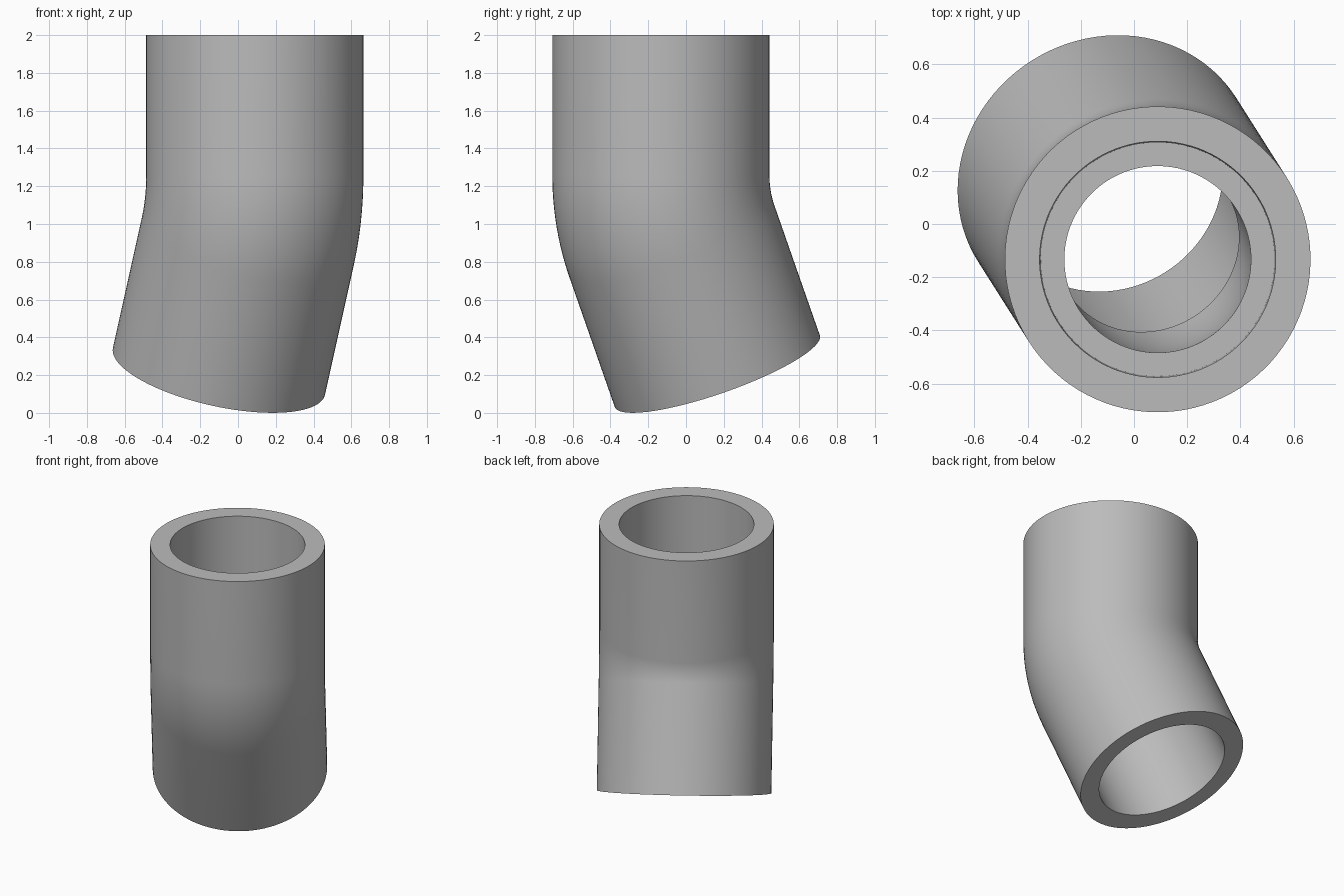
import bpy, bmesh, math
from mathutils import Vector, Matrix

if "Cube" in bpy.data.objects:
    bpy.data.objects.remove(bpy.data.objects["Cube"])

SEG, STEPS = 96, 12
ANGLE = math.radians(22.5)            # bend of the elbow
AZIMUTH = math.radians(122.4)         # heading of the lower leg
LEG, TANGENT = 0.925, 0.183           # leg length, tangent length of the bend
BEND_R = TANGENT / math.tan(ANGLE / 2)
OUTER, MOUTH, SEAT, BORE = 0.575, 0.444, 0.440, 0.351
TOP = Vector((0.089, -0.133, 2.0))

heading = Vector((math.cos(AZIMUTH), math.sin(AZIMUTH), 0))
side = Vector((0, 0, 1)).cross(heading)
bend_start = TOP - Vector((0, 0, LEG - TANGENT))


def frame(t):
    """Centre and in-plane axis for t: 0 top, 1..2 through the bend, 3 bottom."""
    a = ANGLE * min(max(t - 1, 0), 1)
    axis = heading * math.cos(a) + Vector((0, 0, math.sin(a)))
    down = heading * math.sin(a) - Vector((0, 0, math.cos(a)))
    centre = bend_start + heading * BEND_R - axis * BEND_R
    if t < 1:
        centre = TOP.lerp(bend_start, t)
    elif t > 2:
        centre = centre + down * (LEG - TANGENT) * (t - 2)
    return centre, axis


# Closed wall profile: down the outside, back up through sockets and bore
bend = [1 + i / STEPS for i in range(STEPS + 1)]
stations = [(0, OUTER)] + [(t, OUTER) for t in bend] + [(3, OUTER)]
stations += [(3, MOUTH), (2, SEAT)]
stations += [(t, BORE) for t in reversed(bend)] + [(1, SEAT), (0, MOUTH)]

bm = bmesh.new()
rings = []
for t, r in stations:
    centre, axis = frame(t)
    angles = [2 * math.pi * k / SEG for k in range(SEG)]
    rings.append([bm.verts.new(centre + r * (axis * math.cos(a) + side * math.sin(a)))
                  for a in angles])
for i, ring in enumerate(rings):
    following = rings[(i + 1) % len(rings)]
    for k in range(SEG):
        n = (k + 1) % SEG
        bm.faces.new((ring[k], following[k], following[n], ring[n]))
bmesh.ops.recalc_face_normals(bm, faces=bm.faces)

mesh = bpy.data.meshes.new("pipe_elbow")
bm.to_mesh(mesh)
bm.free()
elbow = bpy.data.objects.new("pipe_elbow", mesh)
bpy.context.collection.objects.link(elbow)

# Plain grey plastic
grey = bpy.data.materials.new("grey_plastic")
grey.use_nodes = True
colour = (0.5, 0.5, 0.5, 1)
grey.diffuse_color = colour
grey.node_tree.nodes["Principled BSDF"].inputs["Base Color"].default_value = colour
mesh.materials.append(grey)

bpy.context.view_layer.objects.active = elbow
elbow.select_set(True)
bpy.ops.object.shade_smooth_by_angle(angle=math.radians(30))
